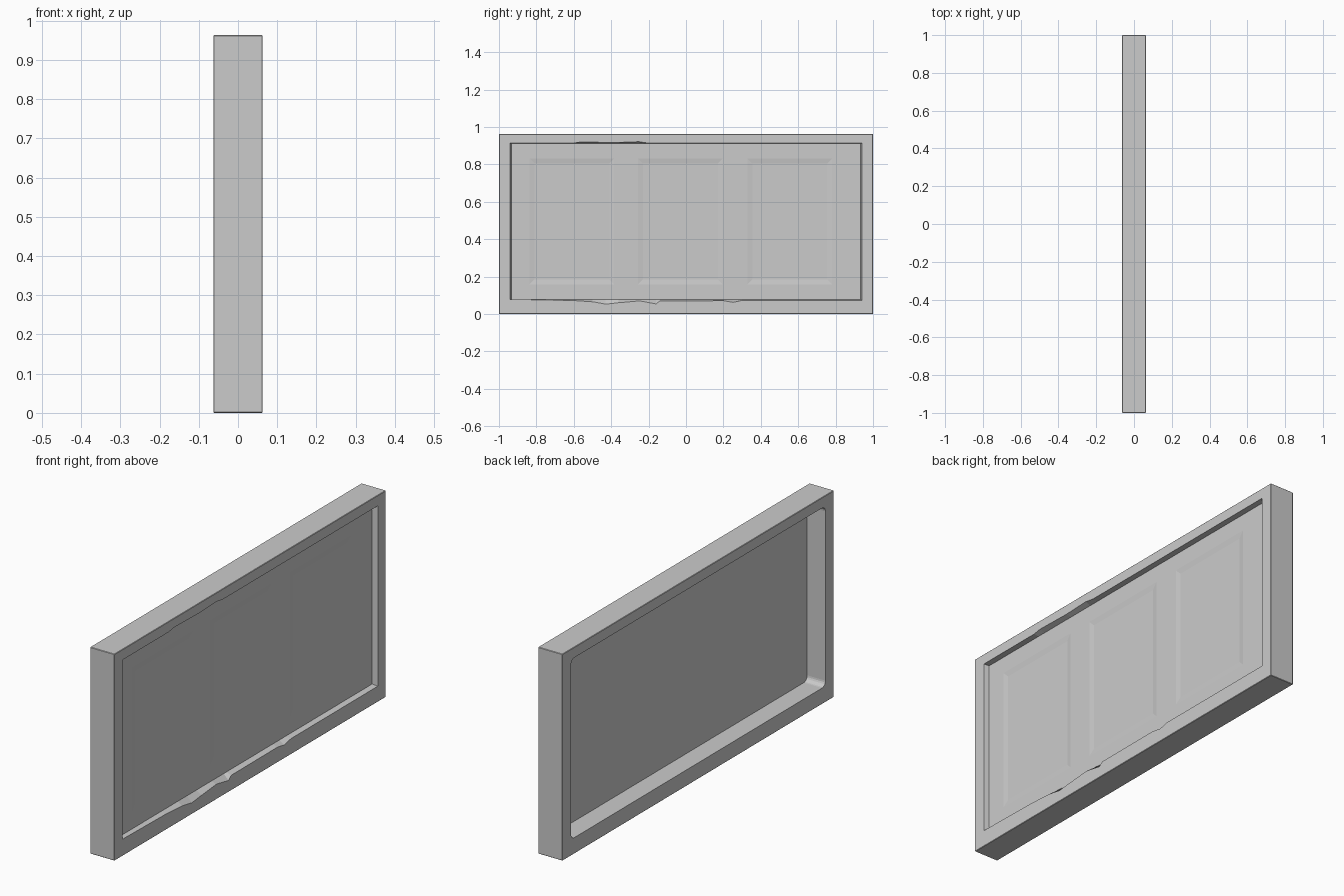
import bpy, bmesh, math

cube = bpy.data.objects.get("Cube")
if cube:
    bpy.data.objects.remove(cube)

HALF_X, HALF_Y, TOP = 0.063, 1.0, 0.963
PANEL_FRONT, PANEL_BACK = 0.038, 0.031

grey = bpy.data.materials.new("plain grey")
grey.use_nodes = True
colour = (0.6, 0.6, 0.6, 1)
grey.diffuse_color = colour
grey.node_tree.nodes["Principled BSDF"].inputs["Base Color"].default_value = colour


def prism(name, x0, loop0, x1, loop1):
    """Closed solid between two matching (y, z) loops at x0 and x1."""
    bm = bmesh.new()
    a = [bm.verts.new((x0, y, z)) for y, z in loop0]
    b = [bm.verts.new((x1, y, z)) for y, z in loop1]
    bm.faces.new(a)
    bm.faces.new(b)
    n = len(a)
    for i in range(n):
        j = (i + 1) % n
        bm.faces.new((a[i], a[j], b[j], b[i]))
    bmesh.ops.recalc_face_normals(bm, faces=bm.faces)
    mesh = bpy.data.meshes.new(name)
    bm.to_mesh(mesh)
    bm.free()
    mesh.materials.append(grey)
    obj = bpy.data.objects.new(name, mesh)
    bpy.context.collection.objects.link(obj)
    return obj


def rect(y0, y1, z0, z1):
    return [(y0, z0), (y1, z0), (y1, z1), (y0, z1)]


def rounded(y0, y1, z0, z1, r, steps=5):
    loop = []
    corners = [(y1 - r, z1 - r), (y0 + r, z1 - r), (y0 + r, z0 + r), (y1 - r, z0 + r)]
    for k, (cy, cz) in enumerate(corners):
        for s in range(steps + 1):
            t = math.pi / 2 * (k + s / steps)
            loop.append((cy + r * math.cos(t), cz + r * math.sin(t)))
    return loop


# Frame block with slightly eased edges
outline = rect(-HALF_Y, HALF_Y, 0, TOP)
frame = prism("framed_panel", -HALF_X, outline, HALF_X, outline)
ease = frame.modifiers.new("eased edges", "BEVEL")
ease.width = 0.002
ease.segments = 1

# Deep rounded recess in the back of the panel
back = rounded(-0.937, 0.937, 0.075, 0.914, 0.025)
cutters = [prism("back_recess", -0.08, back, PANEL_BACK, back)]

# Shallow front recess with a chipped lip
lower_lip = [(-0.94, 0.078), (-0.62, 0.073), (-0.5, 0.065), (-0.43, 0.052),
             (-0.36, 0.06), (-0.25, 0.07), (-0.16, 0.053), (-0.14, 0.07),
             (0.2, 0.071), (0.25, 0.062), (0.3, 0.073), (0.94, 0.073)]
upper_lip = [(0.94, 0.914), (-0.2, 0.914), (-0.25, 0.922),
             (-0.38, 0.917), (-0.56, 0.921), (-0.6, 0.914), (-0.94, 0.914)]
lip = lower_lip + upper_lip
floor = [(max(-0.934, min(0.934, y)), 0.079 if z < 0.5 else 0.911) for y, z in lip]
cutters.append(prism("front_recess", HALF_X + 0.001, lip, PANEL_FRONT, floor))

# Three faint sunken fields with sloping borders
for centre in (-0.61, -0.03, 0.555):
    w, low, high, slope = 0.23, 0.155, 0.835, 0.03
    wide = rect(centre - w, centre + w, low, high)
    narrow = rect(centre - w + slope, centre + w - slope, low + slope, high - slope)
    cutters.append(prism("sunken_field", PANEL_FRONT + 0.0005, wide,
                         PANEL_FRONT - 0.0035, narrow))

# Cut the recesses and keep only the finished block
for cutter in cutters:
    cutter.hide_render = True
    cut = frame.modifiers.new("cut", "BOOLEAN")
    cut.operation = "DIFFERENCE"
    cut.solver = "EXACT"
    cut.object = cutter
graph = bpy.context.evaluated_depsgraph_get()
result = bpy.data.meshes.new_from_object(frame.evaluated_get(graph))
frame.modifiers.clear()
frame.data = result
for cutter in cutters:
    bpy.data.objects.remove(cutter)
